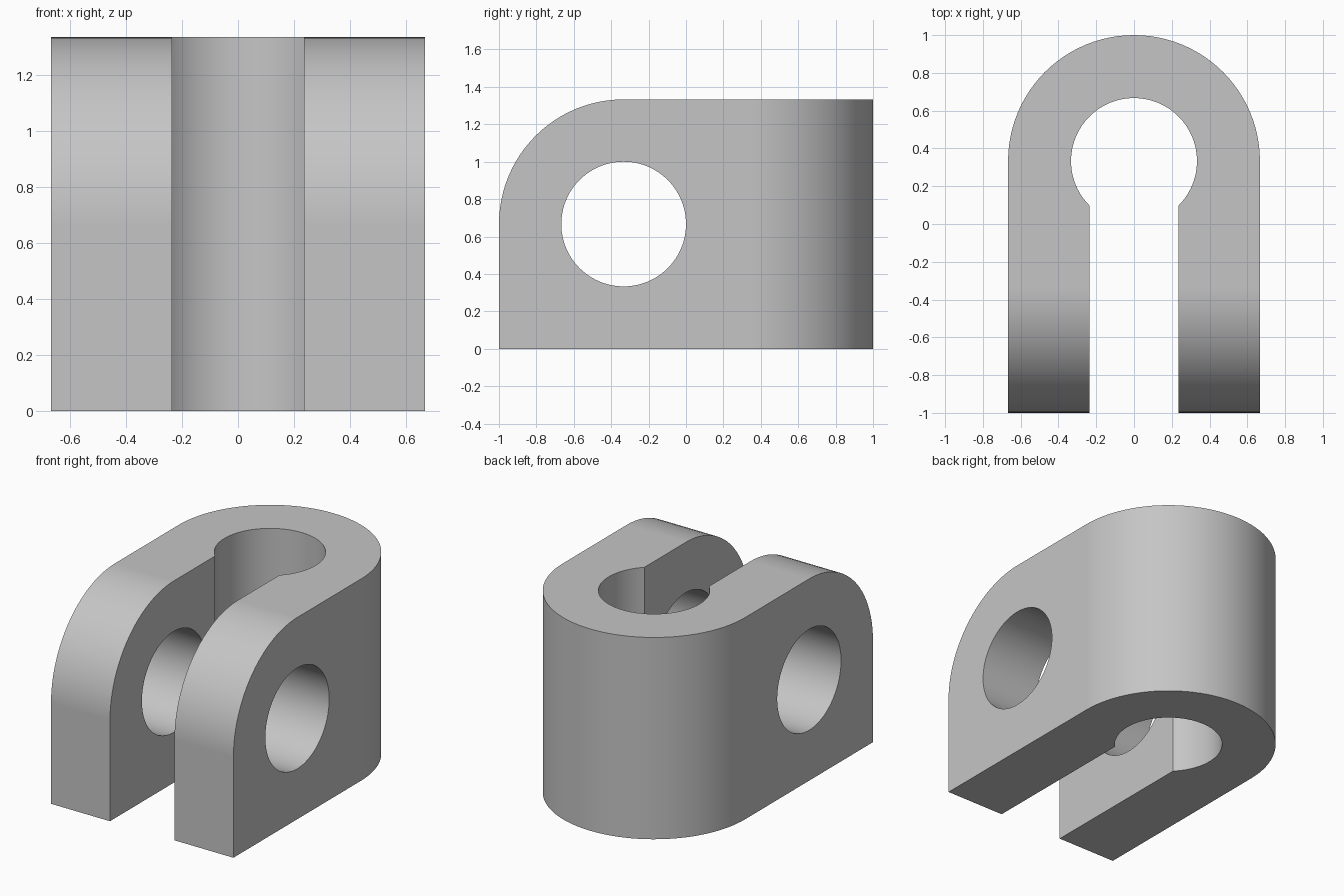
import bpy
import bmesh
from math import sin, cos, pi, radians, sqrt
from mathutils import Vector

cube = bpy.data.objects.get("Cube")
if cube:
    bpy.data.objects.remove(cube, do_unlink=True)

R = 2 / 3            # outer radius, half the width
BORE = R / 2         # radius of both holes
SLOT = BORE / sqrt(2)  # half width of the slot
H = 2 * R
SEG = 96             # segments per full circle

grey = bpy.data.materials.new("plain grey")
grey.use_nodes = True
colour = (0.56, 0.56, 0.56, 1)
grey.diffuse_color = colour
grey.node_tree.nodes["Principled BSDF"].inputs["Base Color"].default_value = colour


def arc(cx, cy, r, start, end):
    """Points on an arc, angles in degrees."""
    n = round(abs(end - start) / 360 * SEG)
    angles = [radians(start + (end - start) * i / n) for i in range(n + 1)]
    return [(cx + r * cos(a), cy + r * sin(a)) for a in angles]


def extrude(name, points, direction):
    """Solid made from a closed outline of 3D points."""
    bm = bmesh.new()
    face = bm.faces.new([bm.verts.new(p) for p in points])
    res = bmesh.ops.extrude_face_region(bm, geom=[face], use_keep_orig=True)
    verts = [v for v in res["geom"] if isinstance(v, bmesh.types.BMVert)]
    bmesh.ops.translate(bm, verts=verts, vec=Vector(direction))
    bmesh.ops.recalc_face_normals(bm, faces=bm.faces)
    mesh = bpy.data.meshes.new(name)
    bm.to_mesh(mesh)
    bm.free()
    mesh.materials.append(grey)
    obj = bpy.data.objects.new(name, mesh)
    bpy.context.collection.objects.link(obj)
    return obj


# Keyhole plan: round back, round bore opening into a slot at the front
plan = [(R, -1.5)] + arc(0, R / 2, R, 0, 180) + [(-R, -1.5), (-SLOT, -1.5)]
plan += arc(0, R / 2, BORE, 225, -45) + [(SLOT, -1.5)]
clevis = extrude("clevis_block", [(x, y, 0) for x, y in plan], (0, 0, 2))

# Side outline: rounded upper front corner
side = [(-1, -0.5), (1.5, -0.5), (1.5, H)] + arc(-R / 2, R, R, 90, 180)
outline = extrude("side_outline_cutter", [(-1, y, z) for y, z in side], (2, 0, 0))

# Pin hole through both arms
ring = arc(-R / 2, R, BORE, 0, 360)[:-1]
pin = extrude("pin_hole_cutter", [(-1, y, z) for y, z in ring], (2, 0, 0))

for cutter, operation in ((outline, "INTERSECT"), (pin, "DIFFERENCE")):
    cutter.hide_render = True
    mod = clevis.modifiers.new(operation.title(), "BOOLEAN")
    mod.operation = operation
    mod.object = cutter
    mod.solver = "EXACT"

# Bake the cuts, then drop the cutters
graph = bpy.context.evaluated_depsgraph_get()
baked = bpy.data.meshes.new_from_object(clevis.evaluated_get(graph))
clevis.modifiers.clear()
clevis.data = baked
baked.materials.clear()
baked.materials.append(grey)
for poly in baked.polygons:
    poly.material_index = 0
for cutter in (outline, pin):
    bpy.data.objects.remove(cutter, do_unlink=True)

# Smooth curves, sharp edges, flat large faces
bpy.ops.object.select_all(action="DESELECT")
clevis.select_set(True)
bpy.context.view_layer.objects.active = clevis
bpy.ops.object.shade_smooth_by_angle(angle=radians(30))
weighted = clevis.modifiers.new("Weighted normals", "WEIGHTED_NORMAL")
weighted.keep_sharp = True
